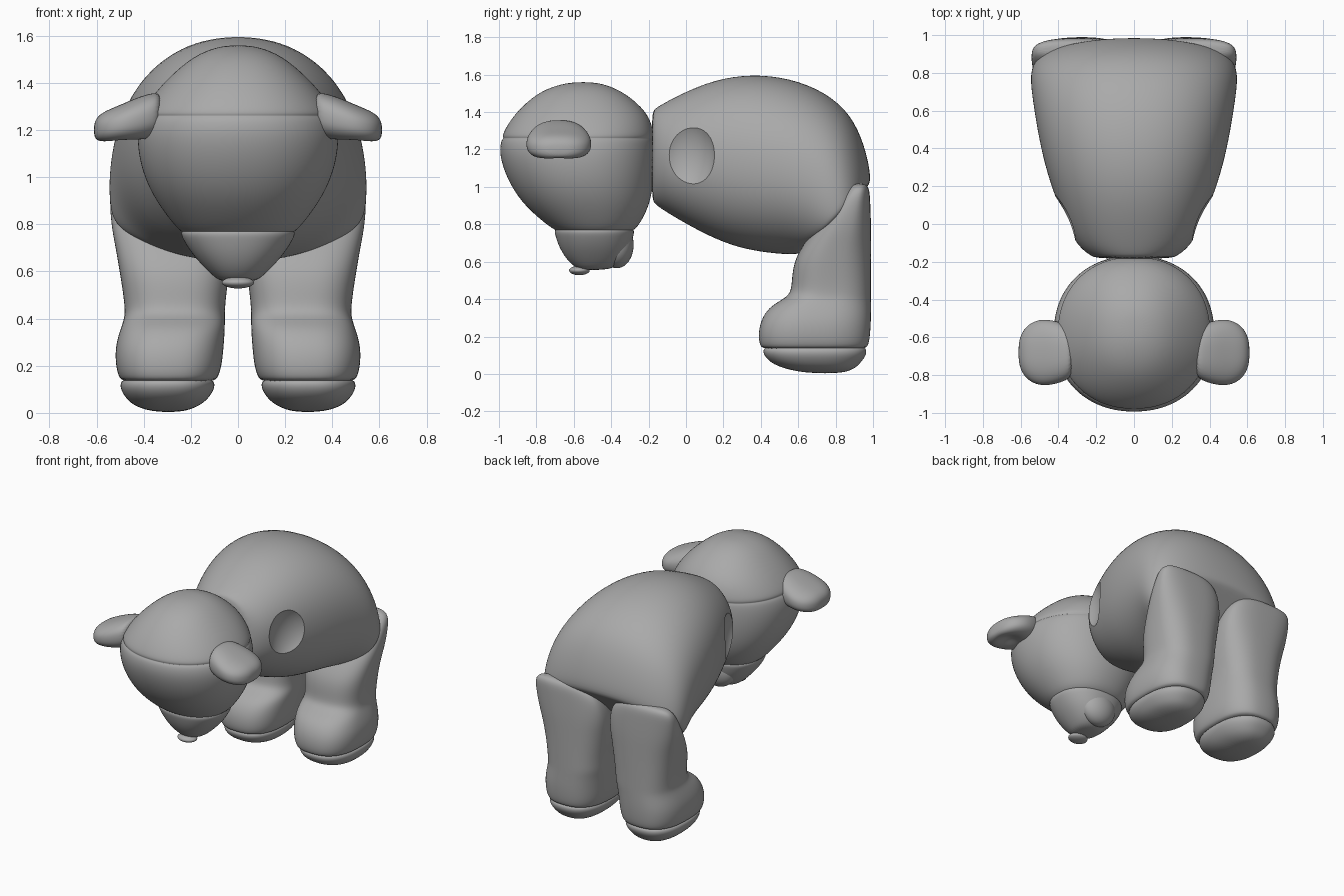
import bpy, bmesh
from math import cos, sin, pi, exp
from mathutils import Vector as V

cube = bpy.data.objects.get("Cube")
if cube:
    bpy.data.objects.remove(cube, do_unlink=True)

grey = bpy.data.materials.new("plain grey")
grey.use_nodes = True
grey.diffuse_color = (0.4, 0.4, 0.4, 1)
grey.node_tree.nodes["Principled BSDF"].inputs["Base Color"].default_value = (0.4, 0.4, 0.4, 1)


def activate(ob):
    bpy.ops.object.select_all(action='DESELECT')
    ob.select_set(True)
    bpy.context.view_layer.objects.active = ob


def loft(name, rings, power=2.0, sides=32, shape=None):
    """Skin superellipse rings (centre, half axis, half axis) and smooth them."""
    bm = bmesh.new()
    loops = []
    for centre, a, b in rings:
        loop = []
        for i in range(sides):
            t = 2 * pi * i / sides
            c, s = cos(t), sin(t)
            u = abs(c) ** (2 / power) * (1 if c > 0 else -1)
            v = abs(s) ** (2 / power) * (1 if s > 0 else -1)
            p = V(centre) + V(a) * u + V(b) * v
            loop.append(bm.verts.new(shape(p, v) if shape else p))
        loops.append(loop)
    for lo, hi in zip(loops, loops[1:]):
        for i in range(sides):
            j = (i + 1) % sides
            bm.faces.new((lo[i], lo[j], hi[j], hi[i]))
    bm.faces.new(loops[0])
    bm.faces.new(loops[-1])
    bmesh.ops.recalc_face_normals(bm, faces=bm.faces)
    mesh = bpy.data.meshes.new(name)
    bm.to_mesh(mesh)
    bm.free()
    ob = bpy.data.objects.new(name, mesh)
    bpy.context.collection.objects.link(ob)
    mesh.materials.append(grey)
    activate(ob)
    ob.modifiers.new("smooth", 'SUBSURF').levels = 2
    bpy.ops.object.modifier_apply(modifier="smooth")
    bpy.ops.object.shade_smooth_by_angle(angle=0.7)
    return ob


def stack(rows, cx=None):
    """Horizontal rings from rows of z, front y, back y, x low, x high."""
    return [((((x0 + x1) / 2), (yf + yb) / 2, z), ((x1 - x0) / 2, 0, 0), (0, (yb - yf) / 2, 0))
            for z, yf, yb, x0, x1 in rows]


def even(rows):
    return stack([(z, yf, yb, -w, w) for z, yf, yb, w in rows])


def ellipsoid(name, centre, radii):
    bpy.ops.mesh.primitive_uv_sphere_add(segments=48, ring_count=24, location=centre)
    ob = bpy.context.object
    ob.name = name
    ob.scale = radii
    ob.data.materials.append(grey)
    bpy.ops.object.shade_smooth_by_angle(angle=0.7)
    return ob


# Body: fan of rings, from the neck round to the seat (top y, z, bottom y, z, half width)
body_rows = [(-.185, 1.40, -.185, .93, .20), (-.165, 1.42, -.165, .905, .235),
             (-.11, 1.455, -.1, .86, .315), (.1, 1.56, .08, .755, .40),
             (.3, 1.603, .25, .68, .465), (.5, 1.595, .4, .65, .505),
             (.7, 1.535, .5, .64, .53), (.86, 1.42, .56, .637, .545),
             (.94, 1.27, .6, .64, .55), (.98, 1.12, .63, .655, .545),
             (.99, 1.02, .65, .68, .535), (.96, .99, .68, .71, .48)]
body = loft("body", [((0, (ty + by) / 2, (tz + bz) / 2), (w, 0, 0), (0, (ty - by) / 2, (tz - bz) / 2))
                     for ty, tz, by, bz, w in body_rows], 2.15)

# Hollow arm sockets
for side in (-1, 1):
    cutter = ellipsoid("socket_cutter", (side * .43, 0, 1.175), (.125, .165, .22))
    cutter.rotation_euler.z = side * -.4
    cutter.hide_render = True
    activate(body)
    cut = body.modifiers.new("socket", 'BOOLEAN')
    cut.object = cutter
    cut.solver = 'EXACT'
    bpy.ops.object.modifier_apply(modifier="socket")
    bpy.data.objects.remove(cutter, do_unlink=True)
activate(body)
bpy.ops.object.shade_smooth_by_angle(angle=0.6)

# Head with a stitched groove around the brow
loft("head", even([(1.56, -.60, -.50, .04), (1.545, -.69, -.42, .12), (1.5, -.80, -.32, .21),
                   (1.4, -.91, -.205, .32), (1.31, -.97, -.175, .39), (1.268, -.985, -.17, .41),
                   (1.26, -.975, -.178, .40), (1.252, -.99, -.17, .415), (1.19, -1.0, -.165, .43),
                   (1.1, -.98, -.165, .425), (1.0, -.935, -.175, .4), (.9, -.865, -.195, .35),
                   (.8, -.75, -.245, .275), (.755, -.68, -.29, .23), (.73, -.6, -.38, .14)]), 2.15)

# Muzzle, chin and nose
loft("muzzle", even([(.79, -.69, -.29, .23), (.765, -.705, -.275, .245), (.74, -.70, -.28, .237),
                     (.68, -.68, -.295, .2), (.62, -.645, -.325, .147), (.58, -.605, -.365, .105),
                     (.555, -.57, -.42, .07)]), 2.2)
ellipsoid("chin", (0, -.37, .69), (.13, .09, .125))
ellipsoid("nose", (0, -.57, .553), (.068, .055, .025))


# Cupped ears: the underside is pushed in
def cup(p, v):
    if v < 0:
        p.z += .06 * -v * exp(-((abs(p.x) - .49) / .06) ** 2 - ((p.y + .68) / .08) ** 2)
    return p


ear_rows = [(.32, 1.27, .085, .12), (.36, 1.26, .1, .15), (.43, 1.24, .098, .172),
            (.5, 1.222, .085, .177), (.56, 1.21, .073, .15), (.595, 1.205, .055, .105),
            (.612, 1.2, .028, .05)]
# Legs with feet, and the sole pads
leg_rows = [(1.02, .90, .95, .24, .46), (1.0, .865, .98, .13, .53), (.93, .805, .985, .05, .547),
            (.8, .705, .99, .02, .54), (.7, .63, .99, .025, .52), (.6, .575, .99, .035, .503),
            (.5, .565, .99, .05, .487), (.43, .56, .99, .055, .48), (.395, .51, .99, .055, .485),
            (.355, .44, .99, .055, .5), (.28, .395, .99, .06, .522), (.2, .385, .985, .068, .52),
            (.145, .395, .975, .085, .505), (.13, .42, .95, .11, .48)]
sole_rows = [(.15, .43, .95, .12, .48), (.13, .41, .967, .097, .5), (.1, .415, .965, .1, .5),
             (.06, .45, .935, .125, .475), (.025, .53, .9, .17, .435), (.003, .66, .83, .24, .35)]
for side, label in ((1, "left"), (-1, "right")):
    loft(label + "_ear", [((side * x, -.68, z), (0, hy, 0), (0, 0, hz)) for x, z, hz, hy in ear_rows],
         2.4, shape=cup)
    for part, rows, power in (("leg", leg_rows, 2.6), ("sole", sole_rows, 2.4)):
        loft(label + "_" + part, stack([(z, f, b, side * i, side * o) for z, f, b, i, o in rows]), power)
